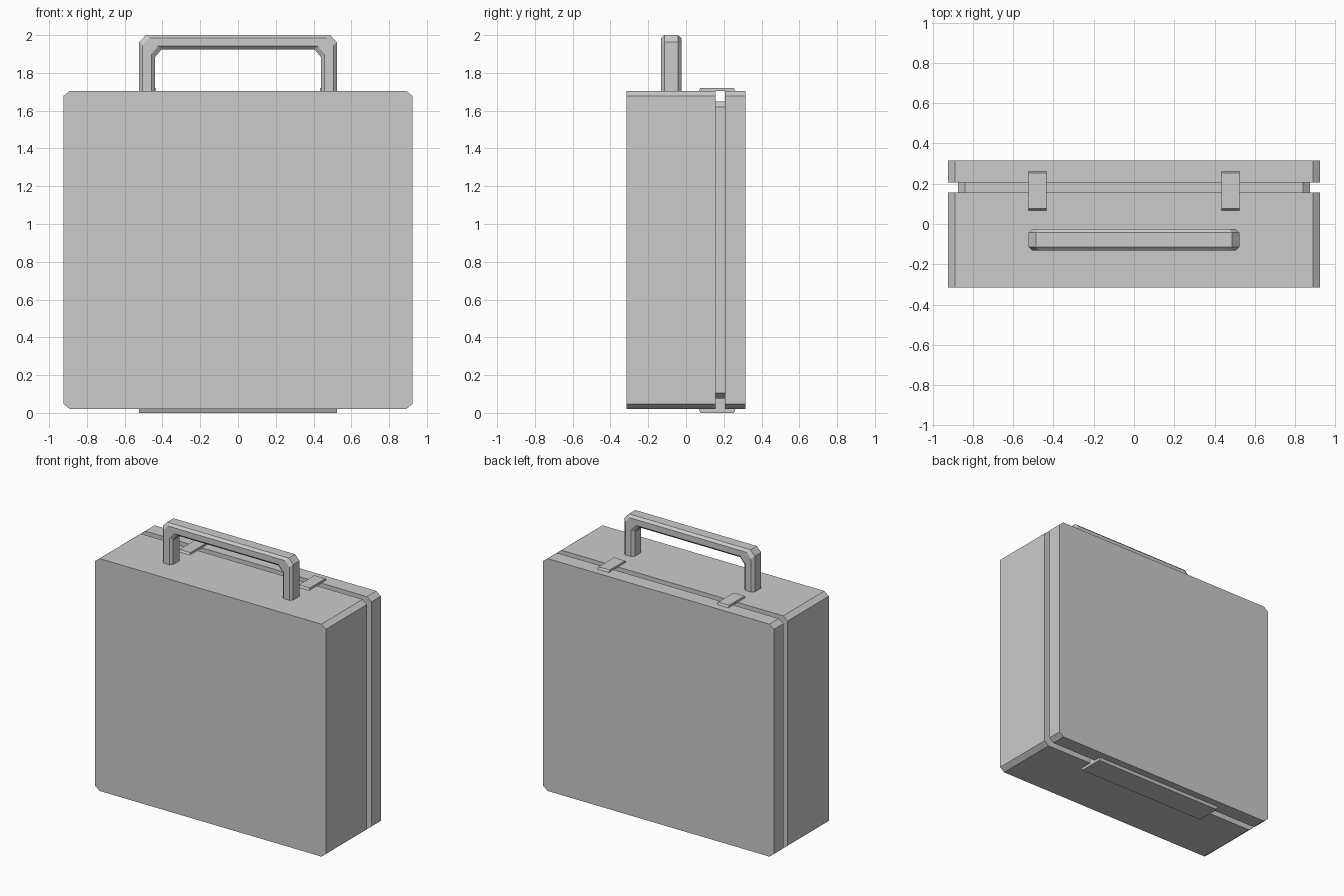
import bpy, bmesh

if "Cube" in bpy.data.objects:
    bpy.data.objects.remove(bpy.data.objects["Cube"])


def make_object(name, bm):
    bmesh.ops.recalc_face_normals(bm, faces=bm.faces)
    mesh = bpy.data.meshes.new(name)
    bm.to_mesh(mesh)
    bm.free()
    obj = bpy.data.objects.new(name, mesh)
    bpy.context.collection.objects.link(obj)
    return obj


def loft(name, rings):
    """Skin equal-sized rings of points and cap both ends."""
    bm = bmesh.new()
    loops = [[bm.verts.new(p) for p in ring] for ring in rings]
    n = len(loops[0])
    for a, b in zip(loops, loops[1:]):
        for i in range(n):
            j = (i + 1) % n
            bm.faces.new((a[i], a[j], b[j], b[i]))
    bm.faces.new(loops[0])
    bm.faces.new(loops[-1])
    return make_object(name, bm)


def panel(name, y0, y1, x, z0, z1, cx, cz):
    """Rectangle with cut corners, extruded along y."""
    outline = [(-x + cx, z0), (x - cx, z0), (x, z0 + cz), (x, z1 - cz),
               (x - cx, z1), (-x + cx, z1), (-x, z1 - cz), (-x, z0 + cz)]
    return loft(name, [[(px, y, pz) for px, pz in outline] for y in (y0, y1)])


def bar(name, x0, x1, profile):
    """Side profile in y and z, extruded along x."""
    return loft(name, [[(x, y, z) for y, z in profile] for x in (x0, x1)])


# Case shells with a recessed seam between them
panel("case_body", -0.315, 0.157, 0.925, 0.02, 1.705, 0.035, 0.028)
panel("seam_core", 0.157, 0.207, 0.875, 0.077, 1.648, 0.035, 0.028)
panel("case_lid", 0.207, 0.315, 0.925, 0.02, 1.705, 0.035, 0.028)

# Latches on top, with sloped ends
latch = [(0.068, 1.705), (0.262, 1.705), (0.254, 1.72), (0.076, 1.72)]
for side, label in ((-1, "left"), (1, "right")):
    bar("latch_" + label, side * 0.435, side * 0.523, latch)

# Hinge underneath, filling the seam above it
hinge = [(0.068, 0.02), (0.076, 0.0), (0.254, 0.0), (0.262, 0.02),
         (0.207, 0.02), (0.207, 0.08), (0.157, 0.08), (0.157, 0.02)]
bar("hinge", -0.523, 0.523, hinge)

# Handle: octagonal section swept along an arch with cut corners
half = [((-0.523, 1.705), (-0.44, 1.705)),
        ((-0.523, 1.963), (-0.44, 1.883)),
        ((-0.488, 2.0), (-0.405, 1.925))]
stations = half + [((-o[0], o[1]), (-i[0], i[1])) for o, i in reversed(half)]
section = [(0, -0.115), (0.22, -0.132), (0.78, -0.132), (1, -0.115),
           (1, -0.042), (0.78, -0.025), (0.22, -0.025), (0, -0.042)]
loft("handle", [[(o[0] + t * (i[0] - o[0]), y, o[1] + t * (i[1] - o[1]))
                 for t, y in section] for o, i in stations])
